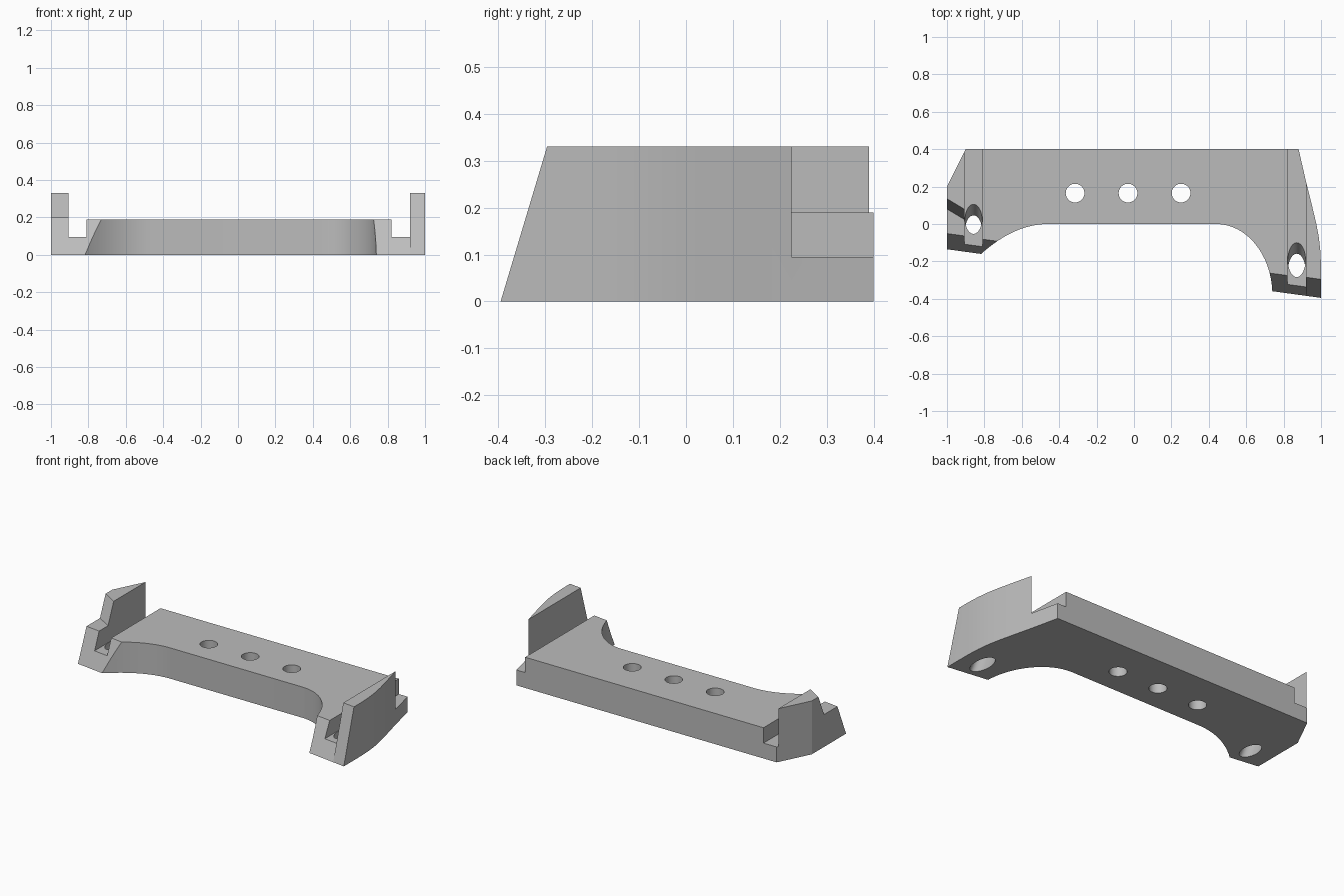
import bpy, bmesh, math
from mathutils import Vector

cube = bpy.data.objects.get("Cube")
if cube:
    bpy.data.objects.remove(cube, do_unlink=True)

HEIGHT, DECK, FLOOR = 0.33, 0.19, 0.095   # cheek top, deck top, slot floor
SKEW = -0.137                             # front ends run slightly askew

gray = bpy.data.materials.new("plain gray")
gray.use_nodes = True
color = (0.5, 0.5, 0.5, 1)
gray.diffuse_color = color
gray.node_tree.nodes["Principled BSDF"].inputs["Base Color"].default_value = color


def prism(name, bottom, top):
    """Closed solid between two matching loops."""
    bm = bmesh.new()
    a = [bm.verts.new(p) for p in bottom]
    b = [bm.verts.new(p) for p in top]
    bm.faces.new(a)
    bm.faces.new(b)
    n = len(a)
    for i in range(n):
        bm.faces.new((a[i], a[(i + 1) % n], b[(i + 1) % n], b[i]))
    bmesh.ops.recalc_face_normals(bm, faces=bm.faces)
    mesh = bpy.data.meshes.new(name)
    bm.to_mesh(mesh)
    bm.free()
    obj = bpy.data.objects.new(name, mesh)
    bpy.context.collection.objects.link(obj)
    return obj


def side_cutter(name, x0, x1, profile, offset=0, skew=0):
    """A y-z profile pushed along x, sheared so y follows offset + skew * x."""
    loops = [[(x, offset + skew * x + y, z) for y, z in profile] for x in (x0, x1)]
    return prism(name, *loops)


def box_cutter(name, x0, x1, z0):
    return side_cutter(name, x0, x1, [(-1, z0), (1, z0), (1, 1), (-1, 1)])


def wedge(slope):
    """Everything in front of a plane leaning back by slope."""
    return [(-slope * 0.1, -0.1), (slope * 0.5, 0.5), (-0.5, 0.5), (-0.5, -0.1)]


def hole_cutter(name, x, y, rx, ry, lean=0):
    """Round or oval hole; y is its centre at the slot floor height."""
    def loop(z):
        return [(x + rx * math.cos(t), y + ry * math.sin(t) + lean * (z - FLOOR), z)
                for t in (math.tau * i / 40 for i in range(40))]
    return prism(name, loop(-0.05), loop(0.25))


# Plan outline: back edge, bowed left flank, quarter-round bay, shallow right bay
outline = [(-0.9, 0.4), (0.88, 0.4), (0.92, 0.225), (0.95, 0.105), (0.975, 0.0),
           (0.988, -0.07), (0.996, -0.14), (1, -0.22), (1, -0.395)]
for i in range(17):
    t = math.radians(3 + 87 * i / 16)
    outline.append((0.44 + 0.3 * math.cos(t), -0.38 + 0.38 * math.sin(t)))
for i in range(13):
    d = 0.36 * i / 12
    outline.append((-0.46 - d, -1.25 * d * d))
outline += [(-1, -0.135), (-1, 0.2)]
body = prism("mounting_bracket", [(x, y, 0) for x, y in outline],
             [(x, y, HEIGHT) for x, y in outline])
body.data.materials.append(gray)

cutters = [
    # Deck and the two lower slots beside it
    box_cutter("deck_cutter", -0.81, 0.82, DECK),
    box_cutter("left_slot_cutter", 0.82, 0.92, FLOOR),
    box_cutter("right_slot_cutter", -0.905, -0.81, FLOOR),
    # Leaning front ends
    side_cutter("left_front_cutter", 0.6, 0.92, wedge(0.5), -0.258, SKEW),
    side_cutter("left_cheek_cutter", 0.92, 1.1, wedge(0.3), -0.258, SKEW),
    side_cutter("right_front_cutter", -1.1, -0.65, wedge(0.42), -0.272, SKEW),
    # Step in front of the right cheek
    side_cutter("right_step_cutter", -1.1, -0.85,
                [(0, 0.2), (0.085, 0.4), (-0.5, 0.4), (-0.5, 0.2)], -0.52, -0.6),
    # Leaning oval holes in the slots
    hole_cutter("left_slot_hole_cutter", 0.87, -0.192, 0.047, 0.092, 0.62),
    hole_cutter("right_slot_hole_cutter", -0.858, 0.026, 0.045, 0.079, 0.62),
]
# Three upright deck holes
for x in (-0.315, -0.032, 0.252):
    cutters.append(hole_cutter("deck_hole_cutter", x, 0.165, 0.05, 0.05))

for cutter in cutters:
    cutter.hide_render = True
    mod = body.modifiers.new(cutter.name, "BOOLEAN")
    mod.operation, mod.solver, mod.object = "DIFFERENCE", "EXACT", cutter

bpy.ops.object.select_all(action="DESELECT")
bpy.context.view_layer.objects.active = body
body.select_set(True)
for mod in list(body.modifiers):
    bpy.ops.object.modifier_apply(modifier=mod.name)
for cutter in cutters:
    bpy.data.objects.remove(cutter, do_unlink=True)
bpy.ops.object.shade_smooth_by_angle(angle=math.radians(20))
